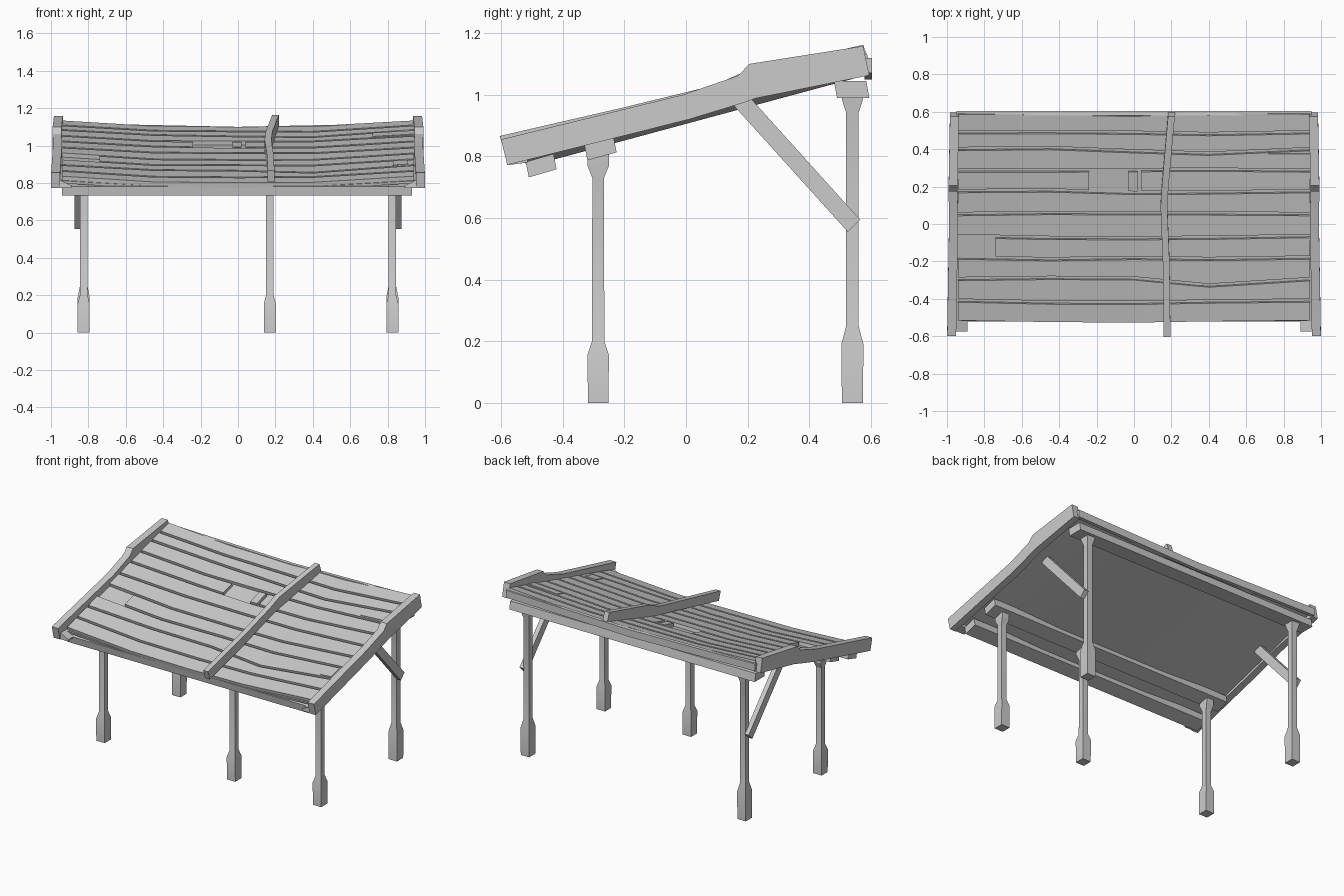
import bpy
import math
import random

if "Cube" in bpy.data.objects:
    bpy.data.objects.remove(bpy.data.objects["Cube"])
random.seed(4)

wood = bpy.data.materials.new("grey wood")
wood.use_nodes = True
GREY = (0.6, 0.6, 0.6, 1)
wood.diffuse_color = GREY
wood.node_tree.nodes["Principled BSDF"].inputs["Base Color"].default_value = GREY


def loft(name, rings):
    """Skin a row of four-cornered sections into one closed timber."""
    verts = [p for ring in rings for p in ring]
    n = len(rings)
    faces = [(0, 1, 2, 3), tuple(4 * (n - 1) + k for k in (3, 2, 1, 0))]
    for i in range(n - 1):
        for k in range(4):
            a, b = 4 * i + k, 4 * i + (k + 1) % 4
            faces.append((a, a + 4, b + 4, b))
    mesh = bpy.data.meshes.new(name)
    mesh.from_pydata(verts, [], faces)
    mesh.materials.append(wood)
    obj = bpy.data.objects.new(name, mesh)
    bpy.context.collection.objects.link(obj)
    bpy.ops.object.select_all(action="DESELECT")
    obj.select_set(True)
    bpy.context.view_layer.objects.active = obj
    bpy.ops.object.mode_set(mode="EDIT")
    bpy.ops.mesh.select_all(action="SELECT")
    bpy.ops.mesh.normals_make_consistent(inside=False)
    bpy.ops.object.mode_set(mode="OBJECT")
    bpy.ops.object.shade_smooth_by_angle(angle=math.radians(20))
    return obj


def post(name, x, y, levels):
    # levels: height, half width in x, half depth in y
    loft(name, [[(x - w, y - d, z), (x + w, y - d, z),
                 (x + w, y + d, z), (x - w, y + d, z)] for z, w, d in levels])


def rafter(name, stations, half):
    # stations: x, y, bottom, top; the ends lean with the slope
    loft(name, [[(x - half, y + 0.01, b), (x + half, y + 0.01, b),
                 (x + half, y - 0.01, t), (x - half, y - 0.01, t)]
                for x, y, b, t in stations])


SLOPE = 0.27
STATIONS = (-0.95, -0.45, 0.0, 0.4, 0.95)


def roof_z(x, y):
    """Underside of the sagging deck."""
    sag = 0.032 * min(1, (0.95 - abs(x)) / 0.55)
    return 0.797 + SLOPE * (y + 0.52) - sag


def slab(name, x0, x1, edges, low, high):
    """Board lying on the roof; edges(x) gives its front and back y."""
    xs = [x0] + [x for x in STATIONS if x0 < x < x1] + [x1]
    rings = []
    for x in xs:
        f, b = edges(x)
        rings.append([(x, y - 0.26 * h, roof_z(x, y) + h)
                      for y, h in ((f, low), (b, low), (b, high), (f, high))])
    loft(name, rings)


# Posts: swollen feet, thin shafts, flared heads
front_levels = [(0, .032, .033), (.155, .032, .035), (.2, .02, .02),
                (.73, .02, .019), (.77, .028, .035), (.83, .028, .035)]
back_levels = [(0, .032, .034), (.19, .032, .036), (.25, .02, .02),
               (.94, .02, .02), (.985, .03, .034), (1.01, .03, .034)]
for side, x in (("right", -0.825), ("middle", 0.17), ("left", 0.825)):
    post("front_post_" + side, x, -0.285, front_levels)
    if side != "middle":
        post("back_post_" + side, x, 0.54, back_levels)

# Diagonal braces
for side, s in (("right", -1), ("left", 1)):
    loft("brace_" + side, [[(s * (0.857 + o), y + d, z + d)
                            for o, d in ((-.016, -.02), (.016, -.02), (.016, .02), (-.016, .02))]
                           for y, z in ((0.175, 0.985), (0.545, 0.575))])

# Cross beams under the deck, tilted with the slope
for name, y0, y1, z, h in (("front_beam", -0.51, -0.42, 0.732, 0.05),
                           ("middle_beam", -0.32, -0.225, 0.787, 0.05),
                           ("back_beam", 0.49, 0.595, 0.99, 0.055)):
    tilt = 0.026 if name != "back_beam" else 0
    loft(name, [[(x, y0, z), (x, y1, z + tilt), (x, y1 - 0.01, z + tilt + h),
                 (x, y0 - 0.01, z + h)] for x in (-0.94, 0.93)])

# Deck and the ridge board behind it
slab("deck", -0.95, 0.95, lambda x: (-0.515, 0.59), 0, 0.014)
loft("ridge_board", [[(x, 0.58, z), (x, 0.604, z), (x, 0.604, z + 0.05), (x, 0.58, z + 0.05)]
                     for x, z in ((-0.95, 1.07), (0, 1.05), (0.95, 1.07))])

# Warped planks, two of them broken
seams = [-0.515, -0.4, -0.285, -0.17, -0.055, 0.062, 0.185, 0.295, 0.41, 0.5, 0.605]
warps = [{x: random.uniform(-0.014, 0.008) if abs(x) < 0.9 else 0 for x in STATIONS}
         for _ in seams]
warps[2][0.4] = -0.035
warps[8][0.4] = -0.025


def seam_y(i, x):
    for a, b in zip(STATIONS, STATIONS[1:]):
        if a <= x <= b:
            t = (x - a) / (b - a)
            return seams[i] + warps[i][a] * (1 - t) + warps[i][b] * t


for i in range(len(seams) - 1):
    def edges(x, i=i):
        return seam_y(i, x) + 0.009, seam_y(i + 1, x) - 0.009
    spans = [(-0.94, 0.94)]
    if i == 6:
        spans = [(-0.94, -0.24), (-0.03, 0.02), (0.04, 0.94)]
    if i == 3:
        spans = [(-0.74, 0.94)]
    for n, (x0, x1) in enumerate(spans):
        slab(f"plank_{i + 1}_{n + 1}", x0, x1, edges, 0.008, 0.036)

# Small repair patches
for n, (x0, x1, y0, y1) in enumerate(((0.72, 0.94, 0.315, 0.385),
                                      (0.83, 0.91, -0.275, -0.19))):
    slab(f"patch_{n + 1}", x0, x1, lambda x: (y0, y1), 0.034, 0.04)

# Side rails with a raised rear half, and their corner wedges
for side, s in (("right", -1), ("left", 1)):
    rafter("side_rail_" + side,
           [(s * .975, -.59, .772, .855), (s * .965, 0, .92, 1.0),
            (s * .967, .18, .975, 1.062), (s * .967, .215, .988, 1.1),
            (s * .96, .585, 1.063, 1.158)], 0.024)
    loft("corner_wedge_" + side,
         [[(s * x, -0.575, 0.772), (s * x, -0.515, 0.78),
           (s * x, -0.515, z), (s * x, -0.575, z)]
          for x, z in ((0.96, 0.82), (0.89, 0.785))])

# Bent rafter lying over the planks
rafter("top_rafter",
       [(.177, -.595, .805, .866), (.172, -.2, .90, .957), (.16, .1, .975, 1.03),
        (.166, .2, 1.0, 1.075), (.2, .585, 1.105, 1.162)], 0.018)
